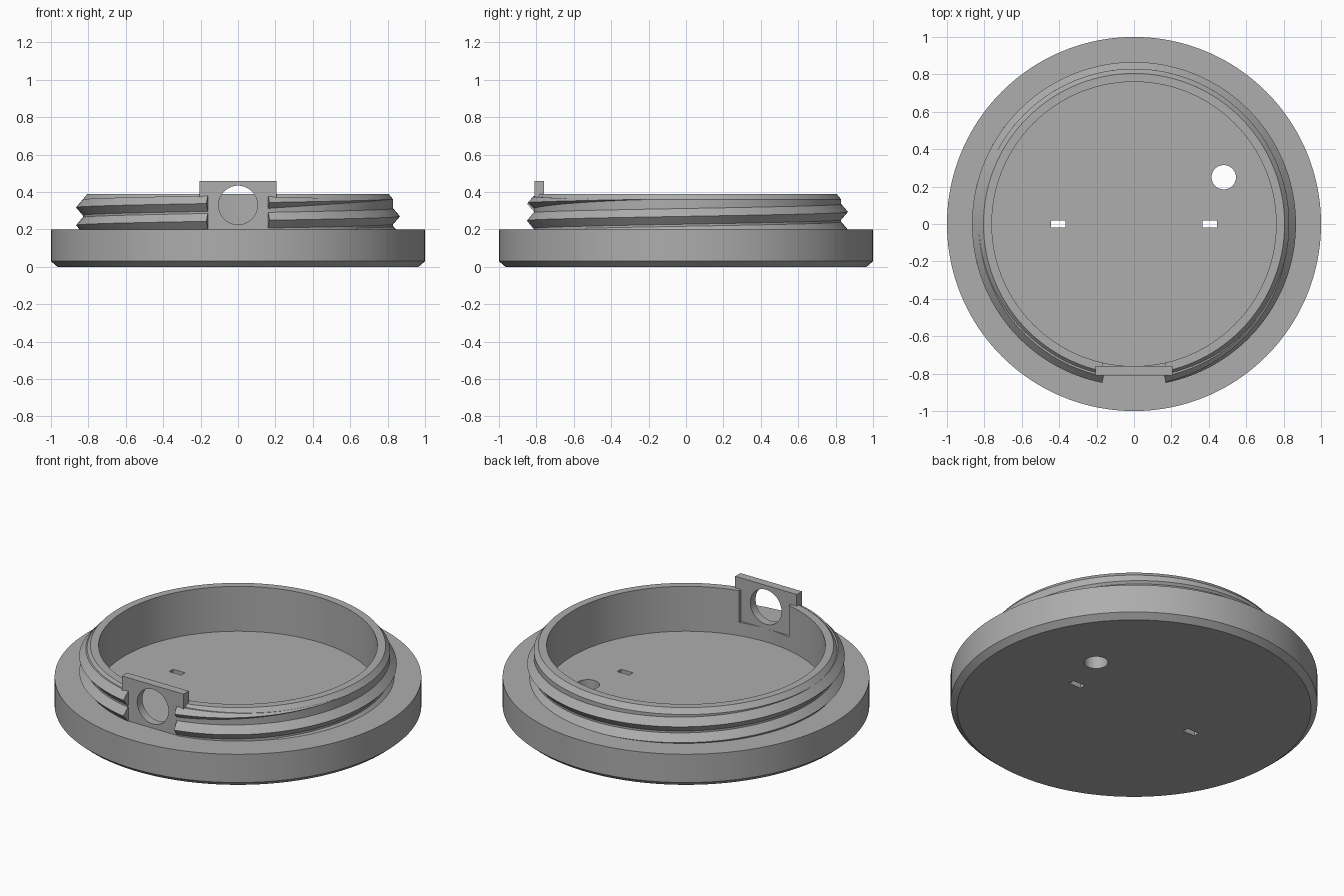
import bpy, bmesh, math
from mathutils import Matrix, Vector

cube = bpy.data.objects.get("Cube")
if cube:
    bpy.data.objects.remove(cube, do_unlink=True)

GREY = (0.42, 0.42, 0.42, 1)
grey = bpy.data.materials.new("plain grey")
grey.use_nodes = True
grey.diffuse_color = GREY
grey.node_tree.nodes["Principled BSDF"].inputs["Base Color"].default_value = GREY


def finish(bm, name):
    bmesh.ops.recalc_face_normals(bm, faces=bm.faces)
    mesh = bpy.data.meshes.new(name)
    bm.to_mesh(mesh)
    bm.free()
    obj = bpy.data.objects.new(name, mesh)
    bpy.context.collection.objects.link(obj)
    mesh.materials.append(grey)
    return obj


def box(name, lo, hi):
    lo, hi = Vector(lo), Vector(hi)
    bm = bmesh.new()
    size = Matrix.Diagonal((*(hi - lo), 1))
    bmesh.ops.create_cube(bm, size=1, matrix=Matrix.Translation((lo + hi) / 2) @ size)
    return finish(bm, name)


def cylinder(name, centre, radius, depth, turn=0):
    bm = bmesh.new()
    place = Matrix.Translation(centre) @ Matrix.Rotation(turn, 4, 'X')
    bmesh.ops.create_cone(bm, cap_ends=True, segments=64, radius1=radius,
                          radius2=radius, depth=depth, matrix=place)
    return finish(bm, name)


def activate(obj):
    bpy.ops.object.select_all(action='DESELECT')
    obj.select_set(True)
    bpy.context.view_layer.objects.active = obj


def cut(obj, cutters):
    for cutter in cutters:
        mod = obj.modifiers.new("cut", 'BOOLEAN')
        mod.operation, mod.solver, mod.object = 'DIFFERENCE', 'EXACT', cutter
        activate(obj)
        bpy.ops.object.modifier_apply(modifier=mod.name)
        bpy.data.objects.remove(cutter, do_unlink=True)


def smooth(obj):
    activate(obj)
    bpy.ops.object.shade_smooth_by_angle(angle=math.radians(20))


# Lid body: chamfered base disc, shallow floor and raised neck, turned as one solid
FLOOR, SHOULDER, RIM = 0.12, 0.2, 0.39
ROOT = 0.83
profile = [(0, 0), (0.965, 0), (1, 0.03), (1, SHOULDER), (ROOT, SHOULDER),
           (ROOT, 0.36), (0.805, RIM), (0.76, RIM), (0.76, FLOOR), (0, FLOOR)]
bm = bmesh.new()
points = [bm.verts.new((r, 0, z)) for r, z in profile]
edges = [bm.edges.new(pair) for pair in zip(points, points[1:])]
bmesh.ops.spin(bm, geom=points + edges, cent=(0, 0, 0), axis=(0, 0, 1),
               angle=math.tau, steps=160, use_merge=True)
bmesh.ops.remove_doubles(bm, verts=bm.verts, dist=0.0001)
body = finish(bm, "lid_body")

# Front notch, round floor hole and two slots
NOTCH = 0.165
cutters = [box("notch_cutter", (-NOTCH, -1.1, SHOULDER), (NOTCH, -0.7, 0.5)),
           cylinder("floor_hole_cutter", (0.48, 0.25, 0.1), 0.065, 0.5)]
for side in (-1, 1):
    x = side * 0.405
    cutters.append(box("slot_cutter", (x - 0.04, -0.018, -0.1), (x + 0.04, 0.018, 0.3)))
cut(body, cutters)
smooth(body)

# Screw thread: triangular ridge along a helix, interrupted at the notch
PITCH, HEIGHT, HALF = 0.095, 0.036, 0.042


def thread(name, start, end):
    bm = bmesh.new()
    steps = int((end - start) / 2.5)
    previous = None
    for i in range(steps + 1):
        degrees = start + (end - start) * i / steps
        a = math.radians(degrees)
        z = 0.27 + PITCH * degrees / 360
        fade = max(0.0, min(1, (0.362 - z) / 0.02))
        half = min(HALF, 0.38 - z) * max(fade, 0.1)
        section = [(ROOT - 0.01, z - half), (ROOT, z - half), (ROOT + HEIGHT * fade, z),
                   (ROOT, z + half), (ROOT - 0.01, z + half)]
        ring = [bm.verts.new((r * math.cos(a), r * math.sin(a), h)) for r, h in section]
        if previous:
            for j in range(len(ring)):
                k = (j + 1) % len(ring)
                bm.faces.new((previous[j], previous[k], ring[k], ring[j]))
        else:
            bm.faces.new(ring)
        previous = ring
    bm.faces.new(previous)
    smooth(finish(bm, name))


GAP = math.degrees(math.asin(NOTCH / (ROOT + 0.015)))
thread("lower_thread", -400, -90 - GAP)
thread("middle_thread", -90 + GAP, 270 - GAP)
thread("upper_thread", 270 + GAP, 345)

# T-shaped front plate standing in the notch, with a round port
WIDE, LEDGE, TOP = 0.205, 0.36, 0.46
right = [(NOTCH, SHOULDER), (NOTCH, LEDGE), (WIDE, LEDGE), (WIDE, TOP)]
outline = right + [(-x, z) for x, z in reversed(right)]
bm = bmesh.new()
face = bm.faces.new([bm.verts.new((x, -0.81, z)) for x, z in outline])
extruded = bmesh.ops.extrude_face_region(bm, geom=[face])["geom"]
bmesh.ops.translate(bm, vec=(0, 0.05, 0),
                    verts=[v for v in extruded if isinstance(v, bmesh.types.BMVert)])
plate = finish(bm, "front_plate")
cut(plate, [cylinder("port_cutter", (0, -0.78, 0.33), 0.104, 0.3, math.pi / 2)])
smooth(plate)
